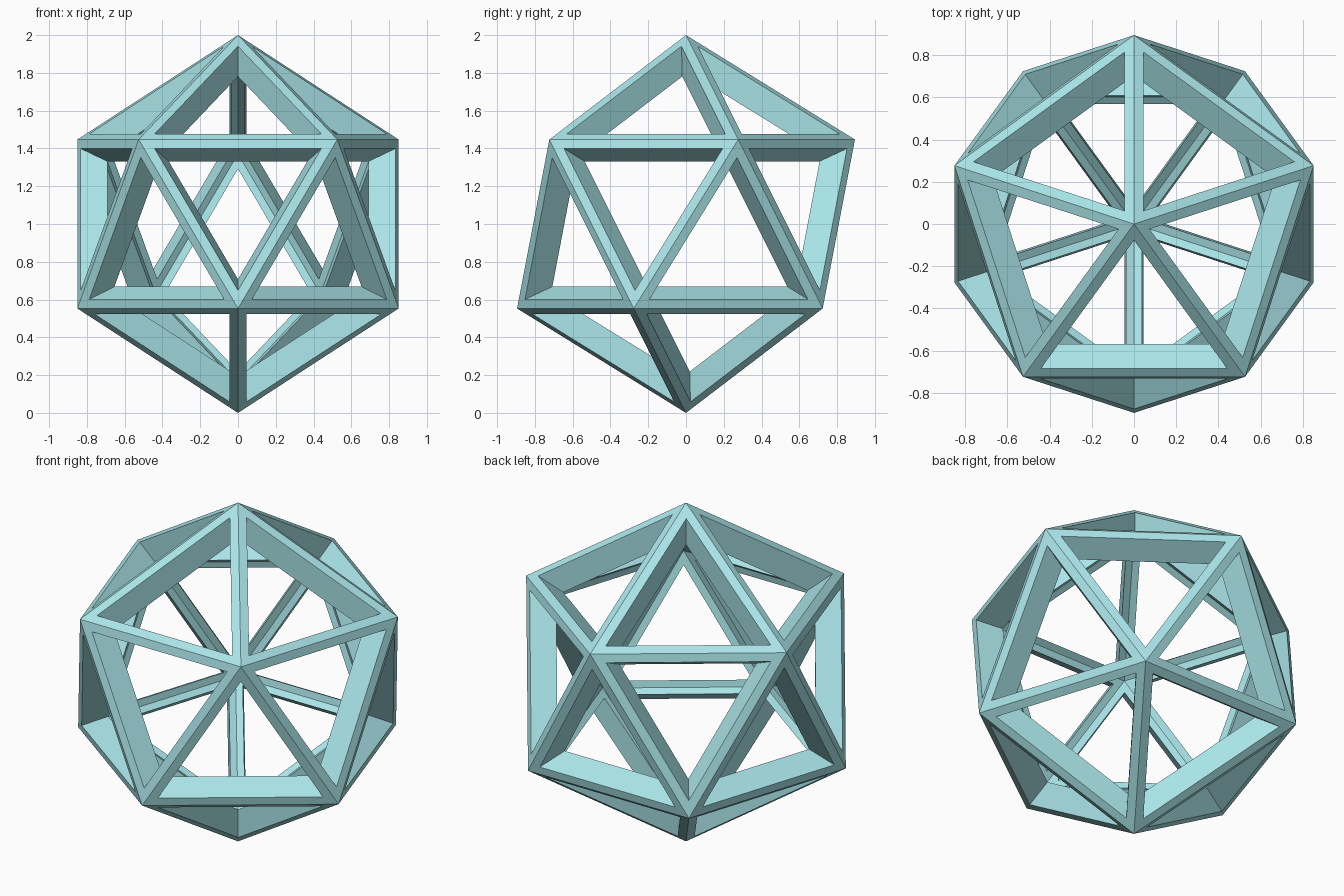
import bpy, bmesh
from math import cos, sin, radians, sqrt
from mathutils import Vector

if "Cube" in bpy.data.objects:
    bpy.data.objects.remove(bpy.data.objects["Cube"])

INSET = 0.16    # share of the way from a corner to the face centre
INNER = 0.83    # scale of the inner shell towards the body centre
CENTRE = Vector((0, 0, 1))


def ring(start, z):
    r = 2 / sqrt(5)
    return [Vector((r * cos(radians(start + 72 * i)),
                    r * sin(radians(start + 72 * i)), z)) for i in range(5)]


# Icosahedron corners: two poles and two staggered rings
top, bottom = Vector((0, 0, 1)), Vector((0, 0, -1))
upper = ring(90, 1 / sqrt(5))
lower = ring(126, -1 / sqrt(5))

triangles = []
for i in range(5):
    j = (i + 1) % 5
    triangles += [(top, upper[i], upper[j]),
                  (upper[i], lower[i], upper[j]),
                  (upper[j], lower[i], lower[j]),
                  (bottom, lower[j], lower[i])]

# Each triangle becomes an open frame: outer strip, window wall, inner strip
bm = bmesh.new()


def quad(*points):
    bm.faces.new([bm.verts.new(p + CENTRE) for p in points])


for tri in triangles:
    mid = sum(tri, Vector()) / 3
    window = [p.lerp(mid, INSET) for p in tri]
    for k in range(3):
        n = (k + 1) % 3
        a, b, wa, wb = tri[k], tri[n], window[k], window[n]
        quad(a, b, wb, wa)
        quad(wa, wb, wb * INNER, wa * INNER)
        quad(wa * INNER, wb * INNER, b * INNER, a * INNER)

bmesh.ops.remove_doubles(bm, verts=bm.verts[:], dist=0.0005)
mesh = bpy.data.meshes.new("icosahedron_frame")
bm.to_mesh(mesh)
bm.free()
frame = bpy.data.objects.new("icosahedron_frame", mesh)
bpy.context.collection.objects.link(frame)

# Pale aqua material
mat = bpy.data.materials.new("pale_aqua")
mat.diffuse_color = (0.40, 0.78, 0.81, 1)
mat.use_nodes = True
mat.node_tree.nodes["Principled BSDF"].inputs["Base Color"].default_value = mat.diffuse_color
mesh.materials.append(mat)
